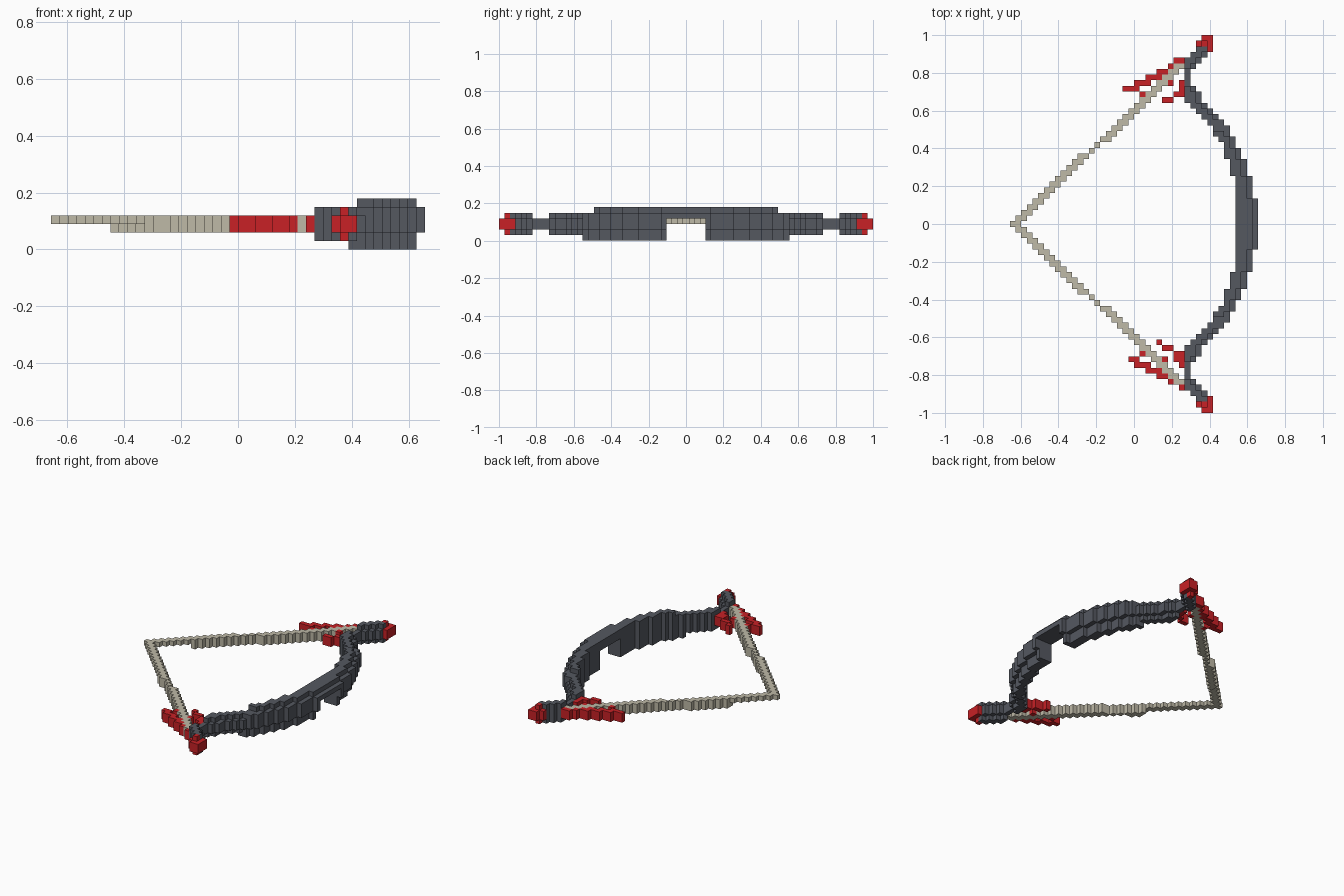
import bpy
import bmesh
from mathutils import Vector

cube = bpy.data.objects.get("Cube")
if cube:
    bpy.data.objects.remove(cube, do_unlink=True)

NX, NY = 44, 67
V = 2 / NY              # edge of one block
MID = NY // 2           # middle row of blocks


def material(name, rgb):
    m = bpy.data.materials.new(name)
    m.use_nodes = True
    m.diffuse_color = (*rgb, 1)
    m.node_tree.nodes["Principled BSDF"].inputs["Base Color"].default_value = (*rgb, 1)
    return m


GREY = material("slate grey", (0.09, 0.098, 0.118))
RED = material("red", (0.58, 0.015, 0.019))
CREAM = material("string cream", (0.52, 0.49, 0.39))


def build(name, cells, mat):
    """Outer skin of a set of block cells (column, row, layer)."""
    bm = bmesh.new()
    verts = {}

    def corner(p):
        if p not in verts:
            verts[p] = bm.verts.new(((p[0] - NX / 2) * V, (p[1] - NY / 2) * V, p[2] * V))
        return verts[p]

    for c in sorted(cells):
        for axis in range(3):
            a, b = (axis + 1) % 3, (axis + 2) % 3
            for side in (0, 1):
                near = list(c)
                near[axis] += 1 if side else -1
                if tuple(near) in cells:
                    continue
                loop = []
                for da, db in ((0, 0), (1, 0), (1, 1), (0, 1)):
                    p = list(c)
                    p[axis] += side
                    p[a] += da
                    p[b] += db
                    loop.append(corner(tuple(p)))
                bm.faces.new(loop if side else loop[::-1])
    mesh = bpy.data.meshes.new(name)
    bm.to_mesh(mesh)
    bm.free()
    mesh.materials.append(mat)
    ob = bpy.data.objects.new(name, mesh)
    bpy.context.scene.collection.objects.link(ob)


# Rows (counted from the middle) after which each edge of the stave steps inward
OUTER_STEPS = (4, 8, 11, 13, 15, 17, 18, 19, 20, 21, 23, 24)
INNER_STEPS = (8, 11, 14, 15, 17, 18, 19, 20, 21)


def stave_span(k):
    outer = NX - 1 - sum(k > s for s in OUTER_STEPS)
    inner = 40 - sum(k > s for s in INNER_STEPS)
    if k > 27:              # limb ends curl forward again
        outer += k - 27
    if k > 29:
        inner += k - 29
    return inner, outer


# Stave: thick grips, thin limbs and an arrow rest cut into the middle
stave = set()
for k in range(32):
    inner, outer = stave_span(k)
    low = 4 if k <= 3 else 0 if k <= 18 else 1
    high = 5 if k <= 16 else 4
    for i in range(inner, outer + 1):
        lo, hi = low, high
        if i == outer:      # rounded outer edge
            lo, hi = max(lo, 2), 4 if k <= 18 else 3
        for z in range(lo, hi + 1):
            stave |= {(i, MID + k, z), (i, MID - k, z)}

# Tips: small rounded blocks at the limb ends
for name, sign in (("left_tip", 1), ("right_tip", -1)):
    tip = set()
    for i in (33, 34, 35):
        for k in (31, 32, 33):
            if i == 33 and k != 32:
                continue
            core = i == 34 and k == 32
            for z in range(1 if core else 2, 5 if core else 4):
                tip.add((i, MID + sign * k, z))
    stave -= tip
    build(name, tip, RED)
build("stave", stave, GREY)

# Drawn string: two stepped diagonals meeting at the back
string = set()
for sign, thick_from in ((1, 7), (-1, 11)):
    for k in range(29):
        start = k + (k > 12)
        for i in range(start, start + (1 if k in (13, 14) else 2)):
            for z in (2, 3):
                if z == 3 or i >= thick_from:
                    string.add((i, MID + sign * k, z))
build("string", string, CREAM)

# Ribbons tied near the string ends: (first column, row, length)
LEFT = ((20, 57, 3), (22, 58, 3), (24, 59, 3), (26, 60, 3), (28, 61, 2), (29, 62, 2),
        (23, 56, 1), (27, 55, 2), (29, 56, 2), (30, 57, 1), (28, 58, 1), (30, 58, 1))
RIGHT = ((21, 9, 2), (22, 8, 3), (24, 7, 3), (26, 6, 3), (28, 5, 2), (30, 4, 1),
         (23, 10, 2), (27, 11, 2), (26, 12, 1), (29, 10, 2), (29, 9, 2), (27, 9, 1), (30, 8, 1))
for name, runs in (("left_ribbon", LEFT), ("right_ribbon", RIGHT)):
    cells = {(i, j, z) for s, j, n in runs for i in range(s, s + n) for z in (2, 3)}
    build(name, cells - string, RED)
